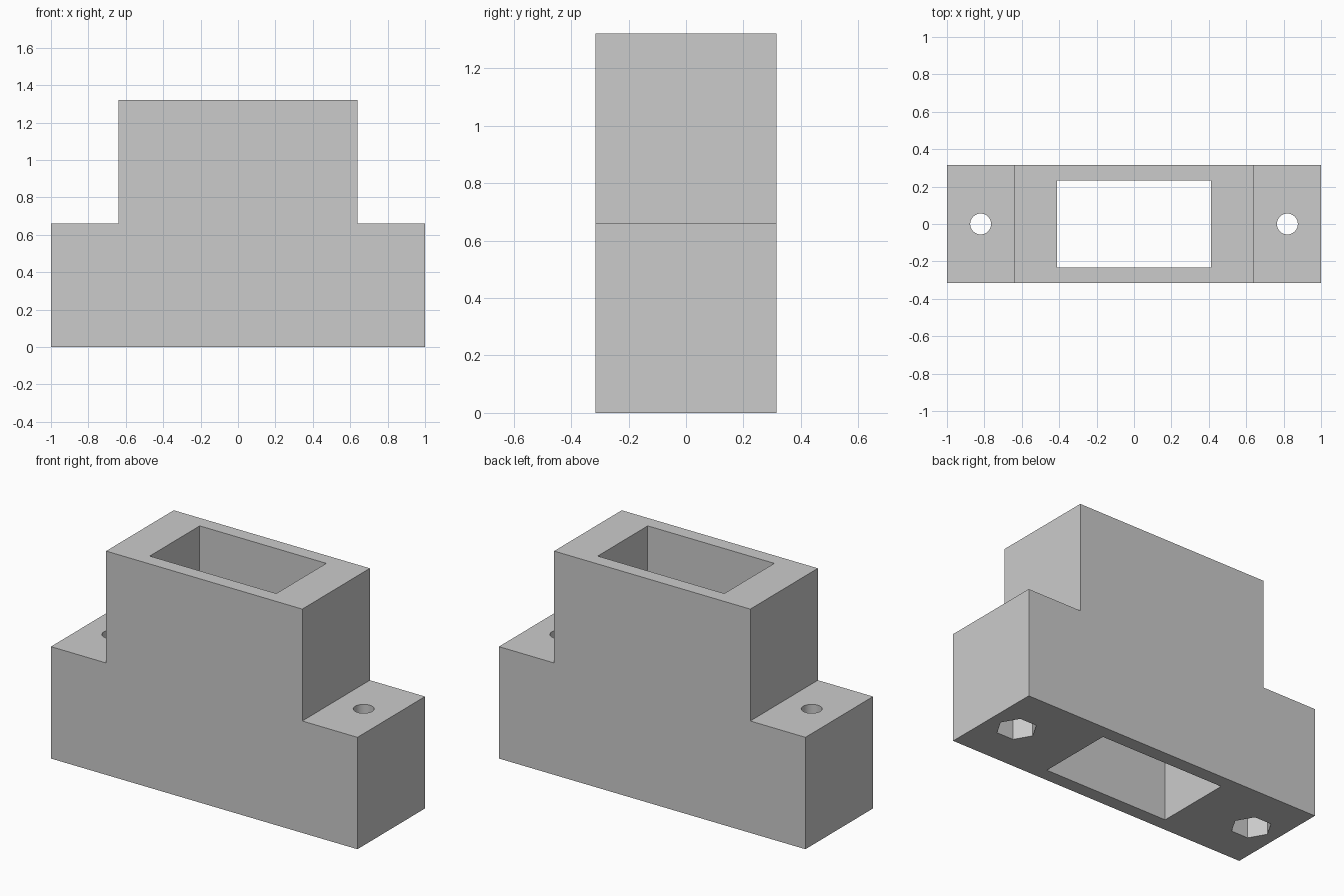
import bpy
import bmesh
from math import pi

cube = bpy.data.objects.get("Cube")
if cube:
    bpy.data.objects.remove(cube, do_unlink=True)

grey = bpy.data.materials.new("light grey")
grey.use_nodes = True
colour = (0.6, 0.6, 0.6, 1)
grey.diffuse_color = colour
grey.node_tree.nodes["Principled BSDF"].inputs["Base Color"].default_value = colour

HALF_DEPTH = 0.315
HEIGHT, STEP = 1.32, 0.66
HOLE_X = 0.82


def add_object(name, bm):
    bmesh.ops.recalc_face_normals(bm, faces=bm.faces)
    mesh = bpy.data.meshes.new(name)
    bm.to_mesh(mesh)
    bm.free()
    mesh.materials.append(grey)
    obj = bpy.data.objects.new(name, mesh)
    bpy.context.collection.objects.link(obj)
    return obj


def prism(name, sides, radius, x, z0, z1):
    """Upright prism whose first corner points along x."""
    bpy.ops.mesh.primitive_cylinder_add(
        vertices=sides, radius=radius, depth=z1 - z0,
        location=(x, 0, (z0 + z1) / 2), rotation=(0, 0, pi / 2))
    obj = bpy.context.object
    obj.name = name
    return obj


# Stepped body: half profile mirrored, then extruded front to back
half = [(1, 0), (1, STEP), (0.64, STEP), (0.64, HEIGHT)]
profile = half + [(-x, z) for x, z in reversed(half)]
bm = bmesh.new()
face = bm.faces.new([bm.verts.new((x, -HALF_DEPTH, z)) for x, z in profile])
extruded = bmesh.ops.extrude_face_region(bm, geom=[face])["geom"]
bmesh.ops.translate(bm, vec=(0, 2 * HALF_DEPTH, 0),
                    verts=[v for v in extruded if isinstance(v, bmesh.types.BMVert)])
body = add_object("stepped_body", bm)

# Rectangular slot right through the middle
bm = bmesh.new()
bmesh.ops.create_cube(bm, size=1)
bmesh.ops.scale(bm, vec=(0.826, 0.466, 2), verts=bm.verts)
bmesh.ops.translate(bm, vec=(0, 0, STEP), verts=bm.verts)
cutters = [add_object("slot_cutter", bm)]

# Bolt hole with a hexagonal nut pocket below, on each shoulder
for side, x in (("left", HOLE_X), ("right", -HOLE_X)):
    cutters.append(prism(side + "_bolt_cutter", 32, 0.056, x, -0.1, STEP + 0.1))
    cutters.append(prism(side + "_nut_cutter", 6, 0.112, x, -0.1, 0.3))

for cutter in cutters:
    cut = body.modifiers.new(cutter.name, 'BOOLEAN')
    cut.operation = 'DIFFERENCE'
    cut.solver = 'EXACT'
    cut.object = cutter

# Apply the cuts and remove the cutters
bpy.context.view_layer.update()
for obj in bpy.context.selected_objects:
    obj.select_set(False)
body.select_set(True)
bpy.context.view_layer.objects.active = body
for cutter in cutters:
    bpy.ops.object.modifier_apply(modifier=cutter.name)
    bpy.data.objects.remove(cutter, do_unlink=True)
body.data.materials.clear()
body.data.materials.append(grey)
for polygon in body.data.polygons:
    polygon.material_index = 0
bpy.ops.object.shade_smooth_by_angle(angle=pi / 6)
